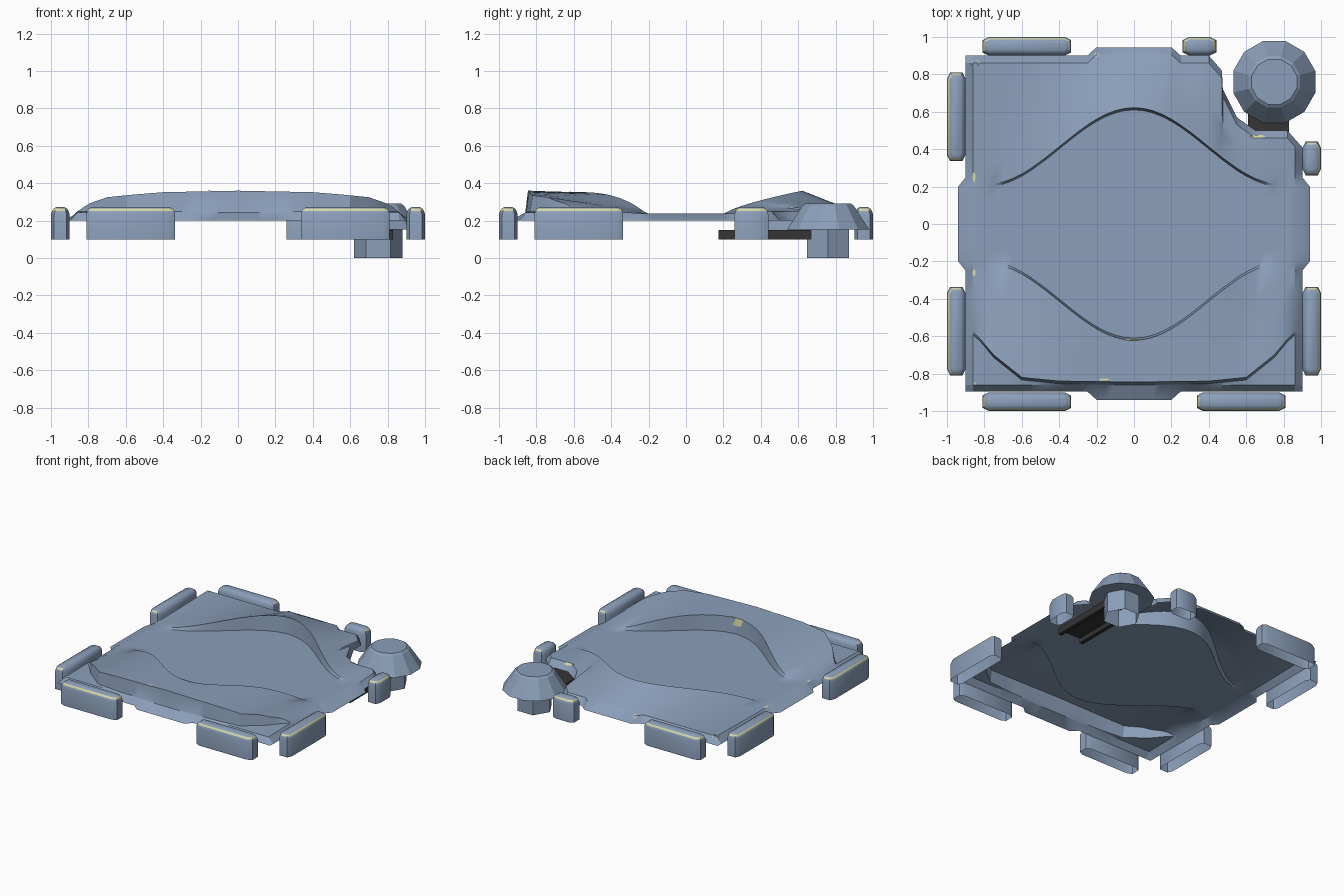
import bpy, bmesh, math
from mathutils import Vector
from mathutils.bvhtree import BVHTree

if "Cube" in bpy.data.objects:
    bpy.data.objects.remove(bpy.data.objects["Cube"])

def material(name, col):
    m = bpy.data.materials.new(name)
    m.diffuse_color = (*col, 1)
    m.use_nodes = True
    m.node_tree.nodes["Principled BSDF"].inputs["Base Color"].default_value = m.diffuse_color
    return m

BLUE = material("slate blue", (0.258, 0.347, 0.49))
CREAM = material("worn cream", (0.68, 0.68, 0.38))
DARK = material("dark metal", (0.035, 0.035, 0.037))

def finish(bm, name, mats, smooth=False):
    me = bpy.data.meshes.new(name)
    bm.to_mesh(me)
    bm.free()
    for m in mats:
        me.materials.append(m)
    ob = bpy.data.objects.new(name, me)
    bpy.context.collection.objects.link(ob)
    if smooth:
        bpy.ops.object.select_all(action='DESELECT')
        ob.select_set(True)
        bpy.context.view_layer.objects.active = ob
        bpy.ops.object.shade_smooth_by_angle(angle=math.radians(30))
    return ob

def lerp(points, x):
    for (x0, y0), (x1, y1) in zip(points, points[1:]):
        if x <= x1:
            t = max(0, (x - x0) / (x1 - x0))
            return y0 + (y1 - y0) * t
    return points[-1][1]

# Outline and height profiles of the floor panel
BACK = [(-.9, .9), (-.25, .9), (-.2, .945), (.2, .945), (.25, .9), (.4, .9), (.47, .82),
        (.475, .72), (.55, .57), (.65, .5), (.82, .5), (.9, .41)]
FRONT = [(0, -.94), (.2, -.94), (.25, -.895), (.9, -.895)]
CLIFF = [(0, -.845), (.4, -.84), (.6, -.82), (.75, -.7), (.85, -.58), (.9, -.58)]
RIDGE = [(0, .36), (.4, .352), (.55, .34), (.7, .325), (.8, .29), (.85, .255), (.9, .2)]

def column(x):
    ax = abs(x)
    c = (1 + math.cos(math.pi * min(ax, .79) / .79)) / 2
    arc = .2 + .41 * c
    gap = .012 if ax < .82 else .05
    dish, yb = .238, lerp(BACK, x)
    cliff = lerp(CLIFF, ax)
    front_rim = dish + .115 * (1 - (1 - c) ** 3)
    back_rim = dish + .122 * c ** .7
    key = [(lerp(FRONT, ax), .2, 1), (-.86, .243, 1), (cliff - .014, .248, 1),
           (cliff, lerp(RIDGE, ax), 3), (-arc - gap, front_rim, 1), (-arc, dish, 6),
           (arc, dish, 1), (arc + gap, back_rim, 5), (yb - .04, .248, 1), (yb, .2, 1)]
    pts = []
    for (y0, z0, n), (y1, z1, _) in zip(key, key[1:]):
        pts += [(y0 + (y1 - y0) * i / n, z0 + (z1 - z0) * i / n) for i in range(n)]
    pts.append(key[-1][:2])
    if ax > .89:                                   # side rim with its tab
        return [(math.copysign(.94 if abs(y) < .205 else .9, x), y, .2) for y, z in pts]
    return [(x, y, z) for y, z in pts]

# Floor panel: open pressed sheet
half = [.05, .1, .15, .2, .25, .3, .35, .4, .47, .55, .6, .65, .7, .75, .79, .82, .86, .9]
xs = sorted([-v for v in half] + [0, .475] + half)
bm = bmesh.new()
cols = [[bm.verts.new(p) for p in column(x)] for x in xs]
for a, b in zip(cols, cols[1:]):
    for i in range(len(a) - 1):
        bm.faces.new((a[i], b[i], b[i + 1], a[i + 1]))
bm.normal_update()
tree = BVHTree.FromBMesh(bm)
finish(bm, "floor_panel", [BLUE], True)

# Worn paint chips lying on the panel
bm = bmesh.new()
for x, y, w, d in [(-.85, .86, .03, .016), (-.2, .905, .012, .012), (-.16, -.832, .03, .007),
                   (.66, .468, .045, .009), (0, -.618, .06, .005), (-.855, .25, .008, .03),
                   (-.855, -.26, .008, .02), (-.85, -.855, .01, .008)]:
    vs = []
    for i in range(6):
        px, py = x + w * math.cos(i * math.pi / 3), y + d * math.sin(i * math.pi / 3)
        hit = tree.ray_cast(Vector((px, py, 1)), Vector((0, 0, -1)))[0]
        vs.append(bm.verts.new((px, py, (hit.z if hit else .22) + .003)))
    bm.faces.new(vs)
finish(bm, "paint_chips", [CREAM])

# Edge pads: open-bottomed bars with a rounded top and worn outer edge
def pad(name, centre, length, side):
    """side = angle of the outward direction"""
    bm = bmesh.new()
    rings = []
    for z, o in [(.1, 0), (.235, 0), (.252, .006), (.264, .014), (.272, .028)]:
        l, w = length / 2 - o, .05 - o
        k = min(.035, w * .7)
        m = k * .5
        plan = [(l, -w + m), (l, w - m), (l - k, w), (-l + k, w),
                (-l, w - m), (-l, -w + m), (-l + k, -w), (l - k, -w)]
        rings.append([bm.verts.new((x, y, z)) for x, y in plan])
    for r, (a, b) in enumerate(zip(rings, rings[1:])):
        for i in range(8):
            f = bm.faces.new((a[i], a[(i + 1) % 8], b[(i + 1) % 8], b[i]))
            if r == 2 and i < 5:                   # outer edge and ends are worn
                f.material_index = 1
    bm.faces.new(rings[-1])
    ob = finish(bm, name, [BLUE, CREAM], True)
    ob.rotation_euler.z = side - math.pi / 2
    ob.location = (*centre, 0)

q = math.pi / 2
for s, tag in ((-1, "left"), (1, "right")):
    pad("front_pad_" + tag, (s * .573, -.95), .475, -q)
    pad("side_pad_front_" + tag, (s * .95, -.573), .475, 0 if s > 0 else 2 * q)
pad("back_pad_left", (-.573, .95), .475, q)
pad("side_pad_back_left", (-.95, .573), .475, 2 * q)
pad("back_pad_short", (.35, .95), .18, q)
pad("side_pad_short", (.95, .35), .18, 0)

# Corner foot: faceted cap on a six-sided stem
def lathe(name, rings, n, turn, cap_top):
    bm = bmesh.new()
    loops = [[bm.verts.new((.75 + r * math.cos(turn + i * math.tau / n),
                            .76 + r * math.sin(turn + i * math.tau / n), z))
              for i in range(n)] for r, z in rings]
    for a, b in zip(loops, loops[1:]):
        for i in range(n):
            bm.faces.new((a[i], a[(i + 1) % n], b[(i + 1) % n], b[i]))
    if cap_top:
        bm.faces.new(loops[-1])
    finish(bm, name, [BLUE])

lathe("foot_cap", [(.12, .155), (.227, .152), (.142, .28), (.125, .292)], 12, math.pi / 12, True)
lathe("foot_stem", [(.13, 0), (.13, .16)], 6, 0, False)

# Dark swing arm: shallow channel under the panel
def box(name, lo, hi):
    bm = bmesh.new()
    bmesh.ops.create_cube(bm, size=1)
    for v in bm.verts:
        v.co = [(a + b) / 2 + c * (b - a) for a, b, c in zip(lo, hi, v.co)]
    finish(bm, name, [DARK])

box("arm_plate", (.61, .175, .135), (.83, .67, .15))
for x in (.61, .8):
    box("arm_rail", (x, .175, .1), (x + .03, .67, .135))
